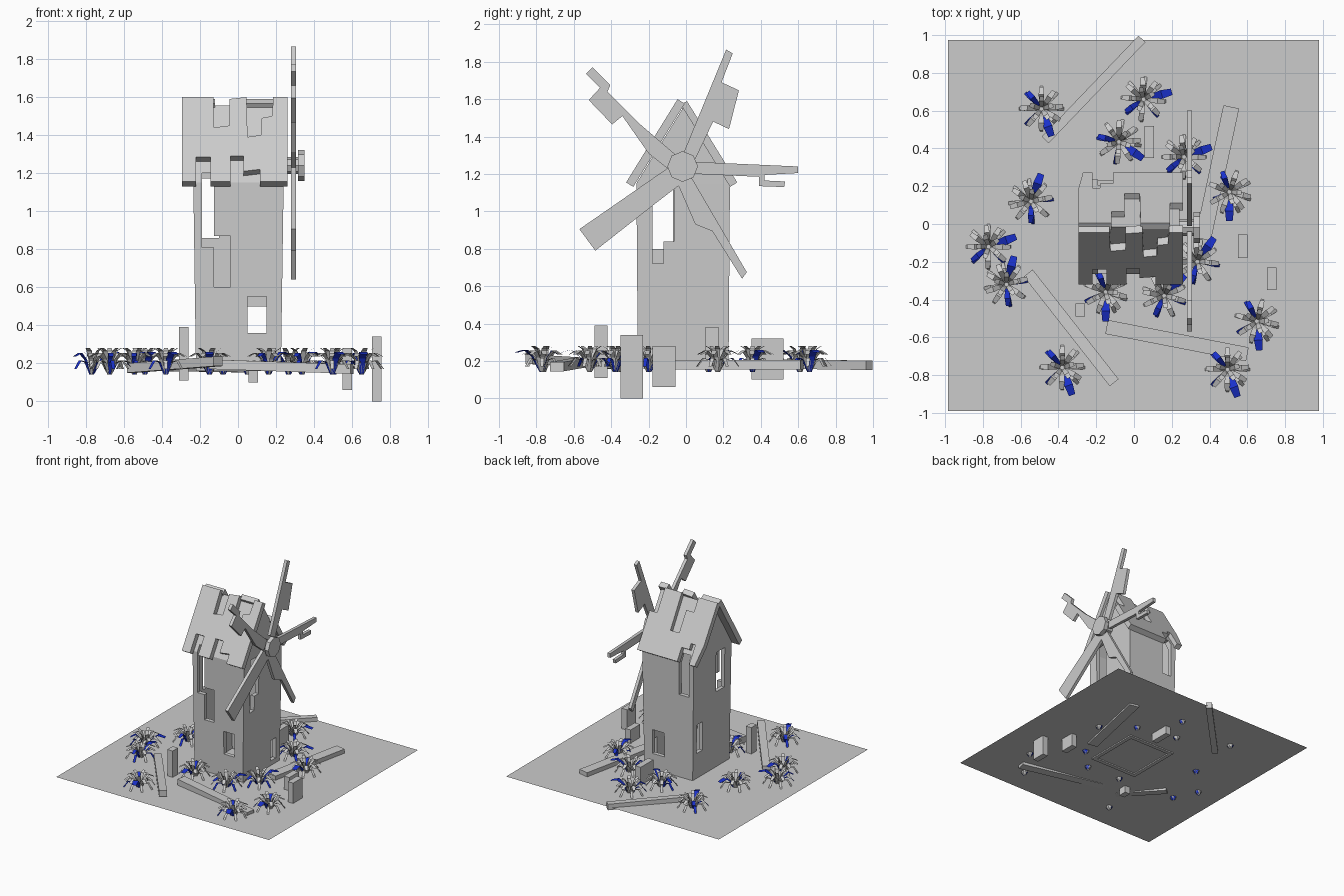
import bpy, bmesh, math, random
from mathutils import Vector, Matrix

random.seed(4)
GROUND = 0.17


def make_object(name, bm):
    bmesh.ops.recalc_face_normals(bm, faces=bm.faces)
    mesh = bpy.data.meshes.new(name)
    bm.to_mesh(mesh)
    bm.free()
    ob = bpy.data.objects.new(name, mesh)
    bpy.context.collection.objects.link(ob)
    return ob


def prism(name, pts, offset):
    """Flat outline pushed along an offset into a solid board."""
    bm = bmesh.new()
    face = bm.faces.new([bm.verts.new(p) for p in pts])
    res = bmesh.ops.extrude_face_region(bm, geom=[face], use_keep_orig=True)
    new = [g for g in res["geom"] if isinstance(g, bmesh.types.BMVert)]
    bmesh.ops.translate(bm, verts=new, vec=offset)
    return make_object(name, bm)


def box(name, x0, x1, y0, y1, z0, z1):
    return prism(name, [(x0, y0, z0), (x1, y0, z0), (x1, y1, z0), (x0, y1, z0)], (0, 0, z1 - z0))


def cut(ob, cutter):
    cutter.hide_render = True
    mod = ob.modifiers.new("cut", "BOOLEAN")
    mod.operation, mod.solver, mod.object = "DIFFERENCE", "EXACT", cutter
    bpy.context.view_layer.objects.active = ob
    bpy.ops.object.modifier_apply(modifier=mod.name)
    bpy.data.objects.remove(cutter)


# Ground sheet
bm = bmesh.new()
bmesh.ops.create_grid(bm, x_segments=1, y_segments=1, size=0.983,
                      matrix=Matrix.Translation((-0.003, -0.008, GROUND)))
make_object("ground_sheet", bm)


# Hollow, slightly tapered tower with a gable top
def tower_solid(name, inset, z0):
    prof = [(-0.265, z0), (0.235, z0), (0.235, 1.15), (-0.015, 1.555), (-0.265, 1.15)]
    prof = [(y - math.copysign(inset, y + 0.015) * (abs(y + 0.015) > 0.1), z - inset * (z > 1))
            for y, z in prof]
    ob = prism(name, [(-0.235 + inset, y, z) for y, z in prof], (0.475 - 2 * inset, 0, 0))
    for v in ob.data.vertices:
        if v.co.z < 1:
            v.co.x *= 0.94
            v.co.y = -0.015 + (v.co.y + 0.015) * 0.97
    return ob


tower = tower_solid("tower", 0, 0.16)
cut(tower, tower_solid("tower_inside", 0.035, 0.1))
openings = [
    (-0.19, -0.125, -0.4, -0.2, 0.81, 1.2), (-0.127, -0.04, -0.4, -0.2, 0.60, 0.87),
    (0.05, 0.15, -0.4, -0.2, 0.36, 0.55),
    (-0.19, -0.10, 0.15, 0.4, 0.86, 1.2), (0.04, 0.15, 0.15, 0.4, 0.30, 0.50),
    (0.15, 0.4, -0.18, -0.065, 0.84, 1.16), (0.15, 0.4, -0.18, -0.12, 0.72, 0.85),
    (0.15, 0.4, 0.105, 0.175, 0.21, 0.38),
    (-0.4, -0.15, -0.18, -0.07, 0.80, 1.13), (-0.4, -0.15, 0.105, 0.18, 0.38, 0.62),
]
for o in openings:
    cut(tower, box("opening", *o))


# Roof slabs with broken edges, outlined as (x, height) on each slope
def roof(name, outline, ridge_y, ridge_z, side):
    pts = [(x, ridge_y + side * (ridge_z - z) * 0.618, z) for x, z in outline]
    prism(name, pts, (0, -side * 0.038, -0.024))


roof("roof_front", [
    (-0.295, 1.6), (-0.13, 1.6), (-0.125, 1.44), (-0.045, 1.45), (-0.045, 1.59), (0.045, 1.6),
    (0.05, 1.39), (0.12, 1.40), (0.125, 1.49), (0.18, 1.50), (0.185, 1.6), (0.26, 1.6),
    (0.26, 1.155), (0.115, 1.155), (0.115, 1.22), (0.03, 1.21), (0.03, 1.29), (-0.04, 1.29),
    (-0.04, 1.155), (-0.145, 1.155), (-0.145, 1.285), (-0.22, 1.285), (-0.22, 1.155),
    (-0.295, 1.155)], -0.045, 1.6, -1)
roof("roof_back", [
    (-0.295, 1.59), (-0.12, 1.59), (-0.12, 1.49), (-0.05, 1.49), (-0.05, 1.335), (0.03, 1.335),
    (0.035, 1.59), (0.19, 1.59), (0.19, 1.42), (0.26, 1.42), (0.26, 1.155),
    (-0.11, 1.155), (-0.11, 1.25), (-0.18, 1.25), (-0.18, 1.29), (-0.22, 1.29),
    (-0.22, 1.155), (-0.27, 1.155), (-0.295, 1.3)], 0.005, 1.59, 1)

# Broken sails as (y, z) outlines
sails = [
    [(-0.01, 1.32), (0.215, 1.865), (0.25, 1.845), (0.19, 1.69), (0.283, 1.647),
     (0.23, 1.44), (0.145, 1.48), (0.05, 1.28)],
    [(-0.50, 1.77), (-0.405, 1.675), (-0.42, 1.64), (-0.25, 1.47), (-0.04, 1.29), (-0.10, 1.23),
     (-0.20, 1.31), (-0.34, 1.51), (-0.395, 1.465), (-0.52, 1.595), (-0.46, 1.66), (-0.535, 1.735)],
    [(0.04, 1.265), (0.60, 1.24), (0.60, 1.205), (0.42, 1.195), (0.42, 1.165), (0.53, 1.16),
     (0.525, 1.13), (0.39, 1.135), (0.39, 1.185), (0.05, 1.20)],
    [(0.03, 1.18), (0.325, 0.675), (0.30, 0.64), (0.14, 0.885), (0.045, 0.92), (0.08, 0.99),
     (-0.05, 1.17)],
    [(-0.10, 1.23), (-0.57, 0.905), (-0.485, 0.79), (-0.16, 1.045), (-0.01, 1.16)],
]
sails[3] = [(0.03, 1.18), (0.325, 0.675), (0.30, 0.64), (0.14, 0.895), (0.05, 0.93), (-0.05, 1.16)]
for i, s in enumerate(sails):
    prism(f"sail_{i + 1}", [(0.28, y, z) for y, z in s], (0.026, 0, 0))


# Hub cap and axle
def drum(name, r, x0, x1, sides):
    ring = [(x0, -0.018 + r * math.cos(2 * math.pi * k / sides),
             1.24 + r * math.sin(2 * math.pi * k / sides)) for k in range(sides)]
    prism(name, ring, (x1 - x0, 0, 0))


drum("hub_cap", 0.082, 0.315, 0.35, 8)
drum("axle", 0.045, 0.2, 0.32, 8)

# Standing stumps
for i, b in enumerate([(-0.31, -0.26, -0.49, -0.42, 0.11, 0.39), (0.055, 0.105, 0.35, 0.52, 0.10, 0.32),
                       (0.55, 0.6, -0.18, -0.055, 0.06, 0.28), (0.705, 0.755, -0.35, -0.23, 0.0, 0.34)]):
    box(f"stump_{i + 1}", *b)


# Fallen planks
def plank(name, a, b, width):
    a, b = Vector(a), Vector(b)
    side = (b - a).cross(Vector((0, 0, 1))).normalized() * width / 2
    prism(name, [a + side, b + side, b - side, a - side], (0, 0, 0.05))


plank("plank_1", (0.042, 0.98, 0.152), (-0.47, 0.445, 0.16), 0.05)
plank("plank_2", (0.515, 0.62, 0.155), (0.365, -0.08, 0.155), 0.085)
plank("plank_3", (-0.56, -0.26, 0.15), (-0.105, -0.84, 0.185), 0.06)
plank("plank_4", (-0.145, -0.545, 0.17), (0.6, -0.69, 0.145), 0.075)

# Grass tufts with a few blue leaves
blue = bpy.data.materials.new("blue_leaf")
blue.diffuse_color = (0.01, 0.03, 0.6, 1)
grey = bpy.data.materials.new("grey_leaf")
grey.diffuse_color = (0.8, 0.8, 0.8, 1)
LOW = [(0.01, 0.14), (0.045, 0.205), (0.085, 0.215), (0.12, 0.17)]
MID = [(0.01, 0.14), (0.04, 0.22), (0.075, 0.255), (0.115, 0.235)]
TALL = [(0.005, 0.14), (0.02, 0.22), (0.04, 0.265), (0.065, 0.28)]
BIG = [(0.01, 0.14), (0.055, 0.225), (0.10, 0.26), (0.155, 0.245)]


def leaf(bm, angle, path, width, mat):
    out = Vector((math.cos(angle), math.sin(angle), 0))
    side = Vector((-out.y, out.x, 0))
    rows = []
    for (r, z), w in zip(path, (0.4, 0.8, 1.0, 0.75)):
        c = out * r + Vector((0, 0, z))
        rows.append([bm.verts.new(c + side * width * w * s) for s in (-0.5, 0.5)])
    for p, q in zip(rows, rows[1:]):
        bm.faces.new((p[0], q[0], q[1], p[1])).material_index = mat


bm = bmesh.new()
leaf(bm, 0, BIG, 0.046, 1)
for k in range(8):
    leaf(bm, math.radians(25 + 45 * k), LOW, 0.022, 1 if k in (4, 6) else 0)
    leaf(bm, math.radians(45 + 41 * k) + random.uniform(-.2, .2), MID, 0.03, 1 if k == 4 else 0)
for k in range(5):
    leaf(bm, math.radians(15 + 72 * k), TALL, 0.028, 0)
tuft = make_object("grass_tuft", bm)
for m in (grey, blue):
    tuft.data.materials.append(m)
tufts = [(-0.49, 0.61, -70), (0.05, 0.66, 15), (-0.08, 0.435, -35), (0.265, 0.355, 20),
         (0.505, 0.17, -90), (-0.545, 0.12, 70), (-0.77, -0.12, 20), (-0.675, -0.32, 75),
         (-0.15, -0.36, -90), (0.16, -0.38, 45), (0.335, -0.2, 55), (0.65, -0.515, -85),
         (-0.38, -0.76, -70), (0.495, -0.77, -70)]
for i, (x, y, a) in enumerate(tufts):
    ob = tuft if i == 0 else tuft.copy()
    if i:
        bpy.context.collection.objects.link(ob)
        ob.name = f"grass_tuft_{i + 1}"
    ob.location = (x, y, 0)
    ob.rotation_euler.z = math.radians(a)
